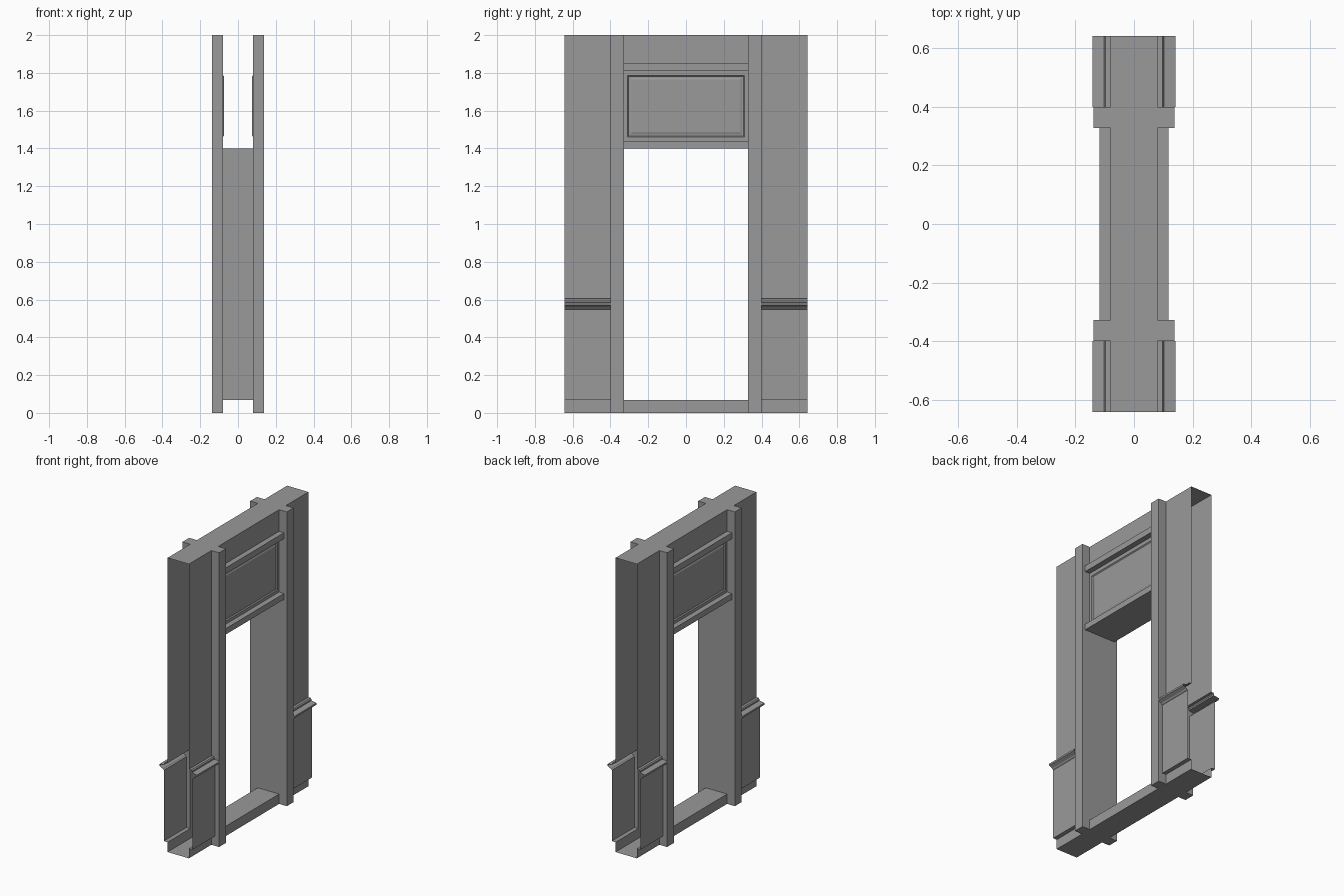
import bpy

cube = bpy.data.objects.get("Cube")
if cube:
    bpy.data.objects.remove(cube, do_unlink=True)

grey = bpy.data.materials.new("plain_grey")
grey.use_nodes = True
colour = (0.32, 0.32, 0.32, 1)
grey.diffuse_color = colour
grey.node_tree.nodes["Principled BSDF"].inputs["Base Color"].default_value = colour

# Main dimensions
WALL = 0.08      # half thickness of the wall
POST = 0.138     # how far the posts reach from the middle
OPENING = 0.327  # half width of the opening
EDGE = 0.4       # outer edge of the posts
END = 0.642      # open outer end of the wall
SILL, HEAD, TOP = 0.067, 1.4, 2.0


def make(name, verts, faces, mirror=""):
    """Mesh object, mirrored across the axes named in mirror."""
    mesh = bpy.data.meshes.new(name)
    mesh.from_pydata(verts, [], faces)
    mesh.materials.append(grey)
    obj = bpy.data.objects.new(name, mesh)
    bpy.context.collection.objects.link(obj)
    if mirror:
        mod = obj.modifiers.new("mirror", 'MIRROR')
        mod.use_axis = ["x" in mirror, "y" in mirror, "z" in mirror]
        mod.use_mirror_merge = False
    return obj


def strip(name, profile, y0, y1, mirror):
    """Open sheet: an (x, z) profile, listed downwards, swept along y."""
    verts = [(x, y, z) for x, z in profile for y in (y0, y1)]
    faces = [(2 * i, 2 * i + 2, 2 * i + 3, 2 * i + 1)
             for i in range(len(profile) - 1)]
    return make(name, verts, faces, mirror)


def box(name, x0, x1, y0, y1, z0, z1, mirror):
    verts = [(x, y, z) for x in (x0, x1) for y in (y0, y1) for z in (z0, z1)]
    faces = [(0, 1, 3, 2), (4, 6, 7, 5), (0, 4, 5, 1),
             (2, 3, 7, 6), (0, 2, 6, 4), (1, 5, 7, 3)]
    return make(name, verts, faces, mirror)


def rings(name, rects, mirror):
    """Nested rectangles (half width, z0, z1, x) joined into a panelled face."""
    verts, faces = [], []
    for h, z0, z1, x in rects:
        verts += [(x, -h, z0), (x, h, z0), (x, h, z1), (x, -h, z1)]
    for r in range(len(rects) - 1):
        a = 4 * r
        for i in range(4):
            j = (i + 1) % 4
            faces.append((a + i, a + j, a + 4 + j, a + 4 + i))
    last = 4 * (len(rects) - 1)
    faces.append(tuple(range(last, last + 4)))
    return make(name, verts, faces, mirror)


# Side walls: upper wall, chair rail, lower panel and recessed base
PANEL = 0.108
strip("upper_wall", [(WALL, TOP), (WALL, 0.605)], EDGE, END, "xy")
rail = [(WALL, 0.605), (0.097, 0.605), (0.103, 0.598), (0.103, 0.588),
        (0.141, 0.582), (0.141, 0.57), (0.118, 0.558), (0.114, 0.552),
        (PANEL, 0.548)]
strip("chair_rail", rail, EDGE, END, "xy")
strip("lower_panel", [(PANEL, 0.548), (PANEL, SILL), (WALL, SILL)],
      EDGE, END, "xy")
strip("base", [(WALL, SILL), (WALL, 0)], EDGE, END, "xy")

# Posts on both faces, either side of the opening
box("post", WALL, POST, OPENING, EDGE, 0, TOP, "xy")

# Header with its recessed panel and two mouldings
rings("header", [(OPENING, HEAD, TOP, WALL),
                 (0.309, 1.46, 1.787, WALL),
                 (0.304, 1.467, 1.781, 0.074),
                 (0.297, 1.475, 1.774, 0.074),
                 (0.285, 1.488, 1.766, 0.078)], "x")
for name, z0, z1 in (("lower_moulding", HEAD, 1.44),
                     ("upper_moulding", 1.812, 1.853)):
    box(name, WALL, 0.117, -OPENING, OPENING, z0, z1, "x")

# Threshold sides
strip("threshold_side", [(WALL, SILL), (WALL, 0)], -OPENING, OPENING, "x")


# Level sheets: top, soffit, threshold and underside
def level(name, half_y, z, up):
    verts = [(-WALL, -half_y, z), (WALL, -half_y, z),
             (WALL, half_y, z), (-WALL, half_y, z)]
    make(name, verts, [(0, 1, 2, 3) if up else (3, 2, 1, 0)])


level("top", END, TOP, True)
level("soffit", OPENING, HEAD, False)
level("threshold", OPENING, SILL, True)
level("underside", END, 0, False)

# Jambs lining the opening
make("jamb", [(-WALL, OPENING, SILL), (WALL, OPENING, SILL),
              (WALL, OPENING, HEAD), (-WALL, OPENING, HEAD)],
     [(0, 1, 2, 3)], "y")
